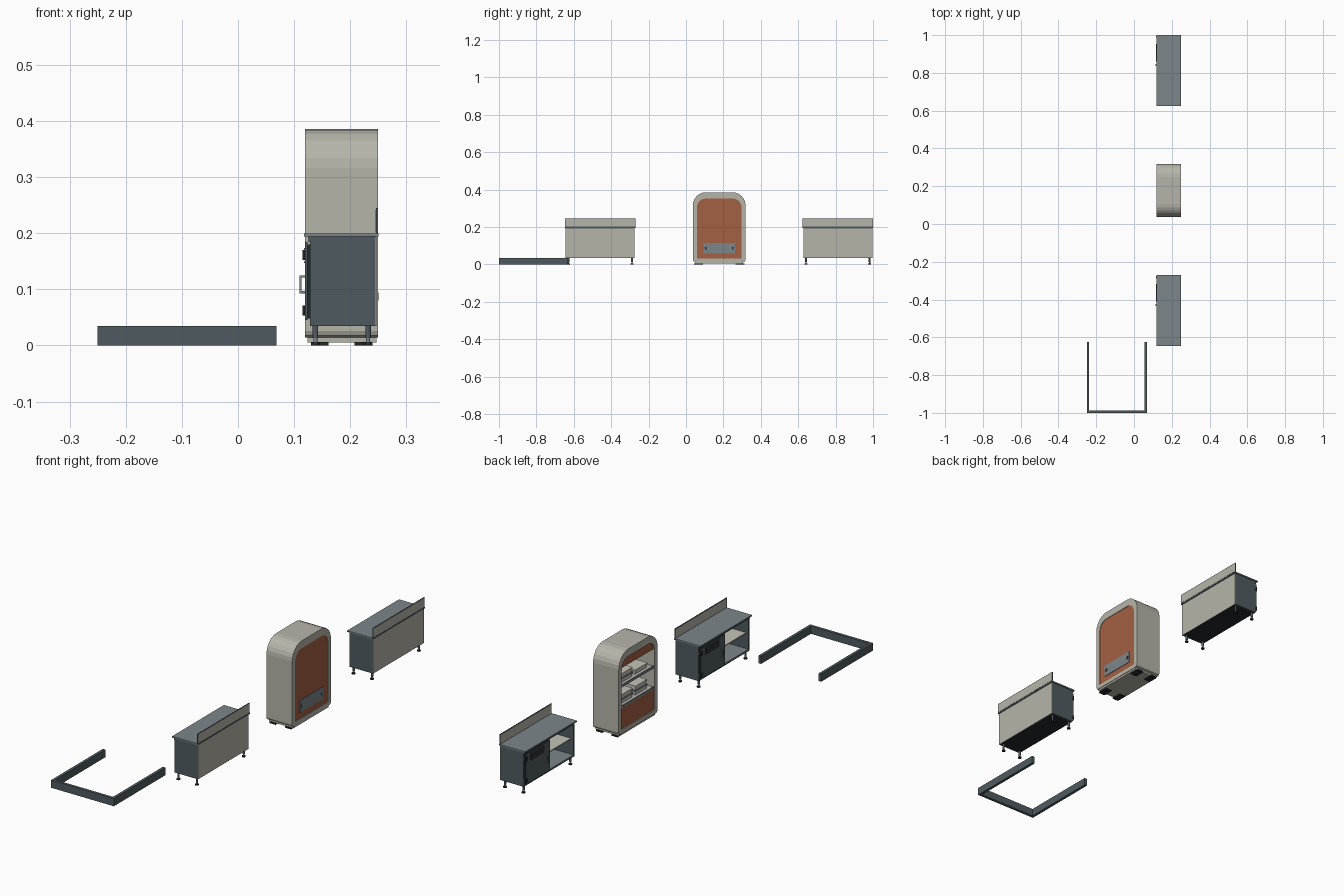
import bpy, bmesh, math
from mathutils import Vector

if "Cube" in bpy.data.objects:
    bpy.data.objects.remove(bpy.data.objects["Cube"])


def material(name, rgb):
    m = bpy.data.materials.new(name)
    m.diffuse_color = (*rgb, 1)
    m.use_nodes = True
    m.node_tree.nodes["Principled BSDF"].inputs["Base Color"].default_value = m.diffuse_color
    return m


CREAM = material("cream enamel", (0.47, 0.46, 0.40))
RUST = material("rust orange", (0.37, 0.115, 0.057))
SLATE = material("slate steel", (0.078, 0.104, 0.116))
STEEL = material("brushed steel", (0.20, 0.24, 0.255))
BLACK = material("dark rubber", (0.018, 0.022, 0.024))
PALE = material("pale tray", (0.56, 0.55, 0.48))


def finish(bm, name, mat):
    bmesh.ops.recalc_face_normals(bm, faces=bm.faces)
    me = bpy.data.meshes.new(name)
    bm.to_mesh(me)
    bm.free()
    me.materials.append(mat)
    ob = bpy.data.objects.new(name, me)
    bpy.context.collection.objects.link(ob)
    return ob


def box(name, x, y, z, mat):
    """Box from (min, max) pairs."""
    bm = bmesh.new()
    bmesh.ops.create_cube(bm, size=1)
    for v in bm.verts:
        v.co = Vector([(r[0] + r[1]) / 2 + c * (r[1] - r[0])
                       for r, c in zip((x, y, z), v.co)])
    return finish(bm, name, mat)


def cylinder(name, x, y, z0, z1, r, mat, sides=12):
    bm = bmesh.new()
    bmesh.ops.create_cone(bm, cap_ends=True, segments=sides, radius1=r,
                          radius2=r, depth=z1 - z0)
    bmesh.ops.translate(bm, verts=bm.verts, vec=(x, y, (z0 + z1) / 2))
    return finish(bm, name, mat)


def arch(yc, half, z0, z1, r_low, r_top):
    """Outline in the y-z plane with small lower and large upper corners."""
    pts = []
    corners = ((1, z0 + r_low, r_low, -90, 2), (1, z1 - r_top, r_top, 0, 6),
               (-1, z1 - r_top, r_top, 90, 6), (-1, z0 + r_low, r_low, 180, 2))
    for side, zc, r, start, n in corners:
        for i in range(n + 1):
            a = math.radians(start + 90 * i / n)
            pts.append((yc + side * (half - r) + r * math.cos(a), zc + r * math.sin(a)))
    return pts


def slab(name, pts, x0, x1, mat):
    bm = bmesh.new()
    a, b = [[bm.verts.new((x, *p)) for p in pts] for x in (x0, x1)]
    bm.faces.new(a)
    bm.faces.new(b)
    for i in range(len(a)):
        j = (i + 1) % len(a)
        bm.faces.new((a[i], a[j], b[j], b[i]))
    return finish(bm, name, mat)


def ring(name, outer, inner, x0, x1, mat):
    bm = bmesh.new()
    loops = [[bm.verts.new((x, *p)) for p in pts]
             for x, pts in ((x0, outer), (x1, outer), (x1, inner), (x0, inner))]
    n = len(outer)
    for k in range(4):
        a, b = loops[k], loops[(k + 1) % 4]
        for i in range(n):
            j = (i + 1) % n
            bm.faces.new((a[i], a[j], b[j], b[i]))
    return finish(bm, name, mat)


# Low U-shaped kerb
KERB = (0, 0.035)
box("kerb_left", (-0.25, -0.237), (-1, -0.625), KERB, SLATE)
box("kerb_right", (0.056, 0.069), (-1, -0.625), KERB, SLATE)
box("kerb_front", (-0.237, 0.056), (-1, -0.987), KERB, SLATE)


def counter(tag, c):
    def part(name, x, y, z, mat):
        return box(f"{tag}_{name}", x, (c + y[0], c + y[1]), z, mat)

    # Carcass with one open bay
    for s, end in ((1, "far"), (-1, "near")):
        part(f"end_panel_{end}", (0.128, 0.245), sorted((s * 0.177, s * 0.184)),
             (0.035, 0.194), SLATE)
    part("divider", (0.128, 0.243), (-0.003, 0.003), (0.042, 0.194), SLATE)
    part("underside", (0.128, 0.245), (-0.177, 0.177), (0.035, 0.039), BLACK)
    part("bottom_deck", (0.128, 0.243), (-0.177, 0.177), (0.039, 0.044), STEEL)
    part("back_core", (0.240, 0.2445), (-0.177, 0.177), (0.035, 0.194), SLATE)
    part("back_panel", (0.2445, 0.247), (-0.184, 0.184), (0.035, 0.193), CREAM)
    part("middle_shelf", (0.140, 0.240), (-0.177, -0.003), (0.112, 0.117), PALE)
    part("top_rail", (0.126, 0.132), (-0.184, 0.184), (0.184, 0.194), SLATE)
    # Worktop and splashback
    part("worktop", (0.118, 0.2495), (-0.188, 0.188), (0.194, 0.2), STEEL)
    part("worktop_back_edge", (0.2495, 0.25), (-0.188, 0.188), (0.194, 0.2), SLATE)
    part("splashback", (0.2455, 0.249), (-0.188, 0.188), (0.2, 0.245), SLATE)
    part("splashback_front", (0.245, 0.2455), (-0.185, 0.185), (0.201, 0.242), CREAM)
    part("splashback_rear", (0.249, 0.2497), (-0.187, 0.187), (0.202, 0.243), CREAM)
    # Door, vent, handle and hinges
    part("door_core", (0.1235, 0.130), (0.008, 0.175), (0.048, 0.180), BLACK)
    part("door", (0.1195, 0.1235), (0.004, 0.180), (0.045, 0.184), SLATE)
    part("vent", (0.119, 0.1195), (0.045, 0.145), (0.143, 0.178), BLACK)
    for i in range(4):
        z = 0.147 + i * 0.008
        part(f"louvre_{i}", (0.1175, 0.119), (0.048, 0.142), (z, z + 0.003), SLATE)
    part("handle_grip", (0.110, 0.113), (0.027, 0.033), (0.093, 0.125), STEEL)
    for z in (0.093, 0.121):
        part("handle_post", (0.113, 0.1195), (0.027, 0.033), (z, z + 0.004), STEEL)
    for z in (0.054, 0.153):
        part("hinge_leaf", (0.118, 0.128), (0.166, 0.184), (z, z + 0.016), BLACK)
        cylinder(f"{tag}_hinge_pin", 0.119, c + 0.178, z - 0.001, z + 0.017, 0.004, BLACK)
    # Adjustable legs
    for x in (0.138, 0.232):
        for s in (-1, 1):
            y = c + s * 0.17
            cylinder(f"{tag}_leg", x, y, 0.013, 0.036, 0.005, SLATE)
            cylinder(f"{tag}_leg_stem", x, y, 0.004, 0.013, 0.0035, STEEL)
            cylinder(f"{tag}_leg_foot", x, y, 0, 0.005, 0.008, BLACK)


counter("near_counter", -0.459)
counter("far_counter", 0.812)

# Arched cabinet shell
Y = 0.1775
outer = arch(Y, 0.141, 0.014, 0.386, 0.012, 0.07)
inner = arch(Y, 0.119, 0.032, 0.352, 0.004, 0.045)
ring("cabinet_shell", outer, inner, 0.119, 0.2495, CREAM)
slab("cabinet_rear_panel", inner, 0.242, 0.247, RUST)
slab("cabinet_inner_back", inner, 0.232, 0.242, CREAM)
box("cabinet_plinth", (0.124, 0.247), (Y - 0.128, Y + 0.128), (0.005, 0.018), CREAM)
for x in (0.130, 0.208):
    for y in (Y - 0.134, Y + 0.086):
        box("cabinet_foot", (x, x + 0.031), (y, y + 0.048), (0, 0.006), BLACK)

# Rear plate with fixings
box("rear_plate", (0.247, 0.2495), (Y - 0.085, Y + 0.085), (0.060, 0.115), STEEL)
for s in (-1, 1):
    y = Y + s * 0.073
    box("rear_plate_fixing", (0.2495, 0.25), (y - 0.004, y + 0.004), (0.08, 0.094), BLACK)

# Cabinet front: lower panel, header and shelves
box("lower_panel", (0.124, 0.130), (Y - 0.119, Y + 0.119), (0.032, 0.130), RUST)
header = arch(Y, 0.117, 0.312, 0.351, 0.002, 0.036)
slab("header_panel", header, 0.124, 0.130, RUST)
for name, z in (("lower_shelf", 0.130), ("upper_shelf", 0.226)):
    box(name, (0.126, 0.232), (Y - 0.119, Y + 0.119), (z, z + 0.006), CREAM)
    box(name + "_lip", (0.122, 0.126), (Y - 0.119, Y + 0.119), (z - 0.002, z + 0.009), STEEL)

# Stacked trays on the shelves
for z, levels in ((0.136, (2, 2)), (0.232, (1, 2))):
    for k, count in enumerate(levels):
        yc = Y + (0.052 if k else -0.052)
        for i in range(count):
            zb = z + i * 0.021
            h = 0.042 - i * 0.004
            box("tray", (0.142, 0.214), (yc - h, yc + h), (zb, zb + 0.015), PALE)
            box("tray_lid", (0.139, 0.217), (yc - h - 0.003, yc + h + 0.003),
                (zb + 0.015, zb + 0.021), STEEL if i == 0 and count == 2 else PALE)
